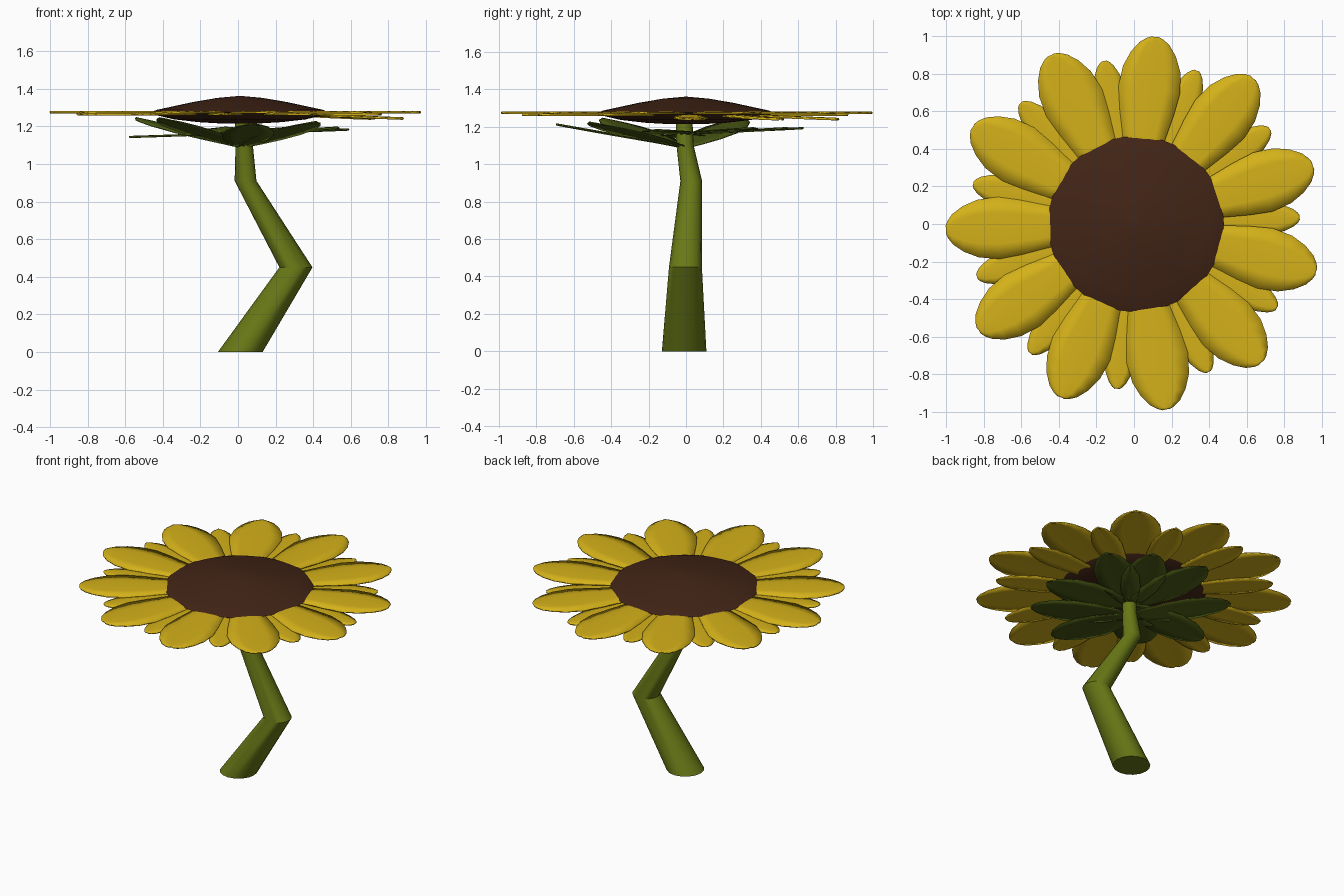
import bpy, bmesh, math
from mathutils import Vector, Matrix

if "Cube" in bpy.data.objects:
    bpy.data.objects.remove(bpy.data.objects["Cube"])


def material(name, rgb):
    m = bpy.data.materials.new(name)
    m.diffuse_color = (*rgb, 1)
    m.use_nodes = True
    m.node_tree.nodes["Principled BSDF"].inputs["Base Color"].default_value = m.diffuse_color
    return m


YELLOW = material("petal_yellow", (0.66, 0.44, 0.01))
BROWN = material("seed_brown", (0.055, 0.018, 0.008))
GREEN = material("stem_green", (0.14, 0.19, 0.008))
LEAF = material("sepal_green", (0.075, 0.11, 0.008))


def finish(name, bm, mat, angle=40):
    bmesh.ops.recalc_face_normals(bm, faces=bm.faces)
    me = bpy.data.meshes.new(name)
    bm.to_mesh(me)
    bm.free()
    ob = bpy.data.objects.new(name, me)
    bpy.context.collection.objects.link(ob)
    me.materials.append(mat)
    bpy.ops.object.select_all(action='DESELECT')
    ob.select_set(True)
    bpy.context.view_layer.objects.active = ob
    bpy.ops.object.shade_smooth_by_angle(angle=math.radians(angle))
    return ob


def ring_skin(bm, rings, sides):
    """Skin horizontal rings (x, y, z, radius) into a capped tube."""
    loops = []
    for x, y, z, r in rings:
        loops.append([bm.verts.new((x + r * math.cos(2 * math.pi * i / sides),
                                    y + r * math.sin(2 * math.pi * i / sides), z))
                      for i in range(sides)])
    for a, b in zip(loops, loops[1:]):
        for i in range(sides):
            j = (i + 1) % sides
            bm.faces.new((a[i], a[j], b[j], b[i]))
    bm.faces.new(loops[0][::-1])
    bm.faces.new(loops[-1])


def blade(name, outline, azimuth, z0, z1, mat, crown=0.006, width=1.0,
          length=1.0, origin=(0, 0), thick=0.008, roll=0.0):
    """Petal-like blade: outline of (distance, half width), rising z0 to z1."""
    bm = bmesh.new()
    across = (-1, -0.5, 0, 0.5, 1)
    r0, r1 = outline[0][0], outline[-1][0]
    turn = Matrix.Rotation(math.radians(azimuth), 4, 'Z')
    rows = []
    for r, w in outline:
        t = (r - r0) / (r1 - r0)
        row = []
        for u in across:
            p = turn @ Vector((r * length, u * w * width, 0))
            p.x += origin[0]
            p.y += origin[1]
            p.z = z0 + (z1 - z0) * t + crown * (1 - u * u) + roll * u * w
            row.append(bm.verts.new(p))
        rows.append(row)
    for a, b in zip(rows, rows[1:]):
        for i in range(4):
            bm.faces.new((a[i], b[i], b[i + 1], a[i + 1]))
    ob = finish(name, bm, mat)
    s = ob.modifiers.new("thickness", 'SOLIDIFY')
    s.thickness = thick
    s.offset = 0


# Bent, tapering stem
bm = bmesh.new()
ring_skin(bm, [(0.012, -0.01, 0, 0.119), (0.308, -0.003, 0.45, 0.088),
               (0.04, 0.028, 0.91, 0.058), (0.033, -0.005, 1.10, 0.046),
               (0.03, -0.01, 1.22, 0.045)], 16)
finish("stem", bm, GREEN, 35)

# Domed seed head
bm = bmesh.new()
ring_skin(bm, [(0.01, 0, z, r) for r, z in
               ((0.10, 1.215), (0.22, 1.222), (0.35, 1.237), (0.44, 1.258), (0.468, 1.277),
                (0.44, 1.288), (0.37, 1.303), (0.25, 1.329), (0.12, 1.351), (0.01, 1.361))], 40)
finish("seed_head", bm, BROWN, 60)

# Eleven large petals with eleven narrower ones peeking out below
PETAL = [(0.32, 0.09), (0.47, 0.115), (0.60, 0.145), (0.72, 0.165), (0.83, 0.153),
         (0.91, 0.12), (0.965, 0.08), (0.99, 0.045), (1.0, 0.018)]
for i in range(11):
    az = 83.5 - i * 360 / 11
    blade(f"large_petal_{i + 1}", PETAL, az, 1.272, 1.272, YELLOW)
    blade(f"small_petal_{i + 1}", PETAL, az - 15.8, 1.262,
          1.238 if i in (0, 1, 2) else 1.262, YELLOW, width=0.56, length=0.88)

# Green sepals under the head: azimuth, tip height, reach
SEPAL = [(0.0, 0.03), (0.08, 0.07), (0.2, 0.115), (0.33, 0.138), (0.46, 0.125),
         (0.56, 0.085), (0.61, 0.045), (0.63, 0.01)]
SEPALS = [(36, 1.19, 1.0), (64, 1.19, 0.97), (98, 1.19, 1.02), (151, 1.24, 1.02),
          (181, 1.14, 0.95), (225, 1.24, 0.98), (275, 1.21, 1.09), (308, 1.22, 1.02),
          (346, 1.18, 0.93)]
for i, (az, tip, reach) in enumerate(SEPALS):
    blade(f"sepal_{i + 1}", SEPAL, az, 1.16 if tip < 1.2 else 1.09, tip, LEAF,
          length=reach, origin=(0.02, -0.01), thick=0.006)
